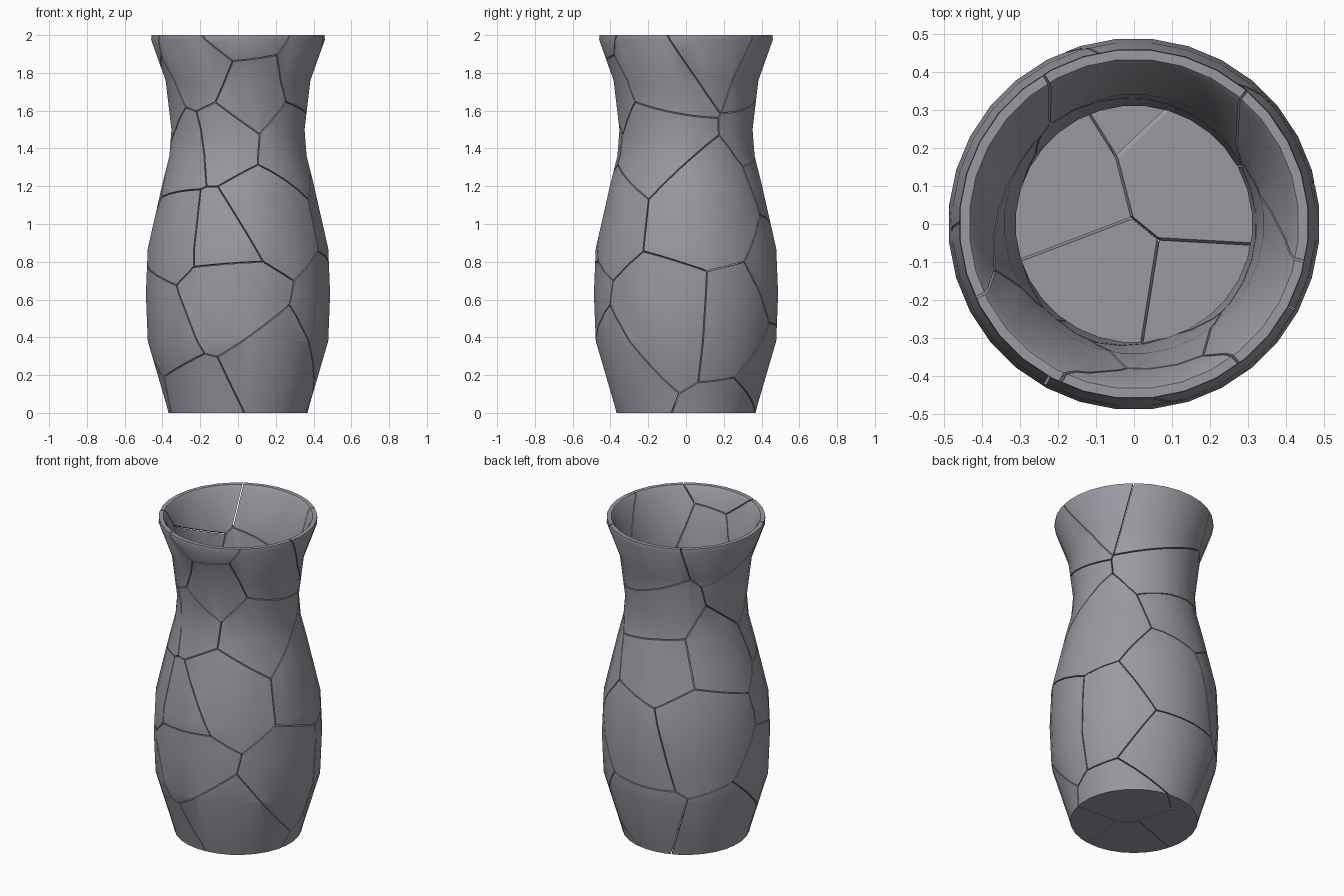
import bpy, bmesh, math
from mathutils import Vector

if "Cube" in bpy.data.objects:
    bpy.data.objects.remove(bpy.data.objects["Cube"])

SIDES = 32
HALF_GAP = 0.003

# outer wall, rim and inner wall as (radius, height), bottom centre to floor centre
OUTER = [(0.37, 0), (0.38, 0.04), (0.48, 0.38), (0.49, 0.63), (0.48, 0.87), (0.405, 1.2),
         (0.365, 1.36), (0.354, 1.5), (0.385, 1.76), (0.462, 1.975)]
RIM = [(0.46, 2.0), (0.435, 2.0), (0.42, 1.98)]
INNER = [(0.342, 1.76), (0.312, 1.5), (0.322, 1.36), (0.36, 1.2), (0.435, 0.87),
         (0.445, 0.63), (0.435, 0.38), (0.345, 0.05)]

# shard centres as (angle in degrees, height)
SHARDS = [(272, 2.08), (236, 1.79), (279, 1.66), (335, 1.81), (219, 1.42), (257, 1.47),
          (289, 1.08), (255, 0.93), (227, 0.93), (258, 0.64), (210, 0.47), (300, 0.19),
          (234, 0.0), (163, 0.08), (75, 0.22), (48, -0.08), (350, 0.48), (33, 0.46),
          (80, 0.72), (135, 0.84), (15, 1.08), (105, 1.25), (150, 1.3), (100, 1.48),
          (15, 1.98), (80, 1.85), (165, 1.98), (190, 1.62), (320, 1.43)]

glaze = bpy.data.materials.new("grey_glaze")
glaze.diffuse_color = (0.33, 0.32, 0.36, 1)
glaze.use_nodes = True
glaze.node_tree.nodes["Principled BSDF"].inputs["Base Color"].default_value = glaze.diffuse_color


def radius_at(z):
    for (r0, z0), (r1, z1) in zip(OUTER, OUTER[1:]):
        if z <= z1:
            return r0 + (r1 - r0) * max(0, z - z0) / (z1 - z0)
    return OUTER[-1][0]


def shard_centre(angle, z):
    a, r = math.radians(angle), radius_at(z)
    return Vector((r * math.cos(a), r * math.sin(a), z))


# whole hollow vase, turned from the profile
def make_vase():
    bm = bmesh.new()
    rings = []
    for r, z in OUTER + RIM + INNER:
        ring = []
        for i in range(SIDES):
            a = 2 * math.pi * (i + 0.5) / SIDES
            ring.append(bm.verts.new((r * math.cos(a), r * math.sin(a), z)))
        rings.append(ring)
    for lo, hi in zip(rings, rings[1:]):
        for i in range(SIDES):
            j = (i + 1) % SIDES
            bm.faces.new((lo[i], lo[j], hi[j], hi[i]))
    base = bm.verts.new((0, 0, 0))
    floor = bm.verts.new((0, 0, INNER[-1][1]))
    for i in range(SIDES):
        j = (i + 1) % SIDES
        bm.faces.new((base, rings[0][j], rings[0][i]))
        bm.faces.new((floor, rings[-1][i], rings[-1][j]))
    return bm


# keep only the part of the vase nearest to one centre, with a hairline gap
def cut_shard(whole, centre, others):
    bm = whole.copy()
    for other in sorted(others, key=lambda p: (p - centre).length):
        n = (other - centre).normalized()
        co = (centre + other) / 2 - n * HALF_GAP
        res = bmesh.ops.bisect_plane(bm, geom=bm.verts[:] + bm.edges[:] + bm.faces[:],
                                     dist=1e-5, plane_co=co, plane_no=n, clear_outer=True)
        cut = [e for e in res["geom_cut"]
               if isinstance(e, bmesh.types.BMEdge) and e.is_valid and e.is_boundary]
        if cut:
            bmesh.ops.triangle_fill(bm, edges=cut, use_beauty=True, normal=n)
    bmesh.ops.recalc_face_normals(bm, faces=bm.faces[:])
    return bm


whole = make_vase()
centres = [shard_centre(a, z) for a, z in SHARDS]
for k, c in enumerate(centres):
    bm = cut_shard(whole, c, [o for o in centres if o is not c])
    if bm.faces:
        mesh = bpy.data.meshes.new("vase_shard")
        bm.to_mesh(mesh)
        mesh.materials.append(glaze)
        ob = bpy.data.objects.new(f"vase_shard_{k + 1}", mesh)
        bpy.context.collection.objects.link(ob)
        ob.select_set(True)
        bpy.context.view_layer.objects.active = ob
    bm.free()
whole.free()
bpy.ops.object.shade_smooth_by_angle(angle=math.radians(30))
